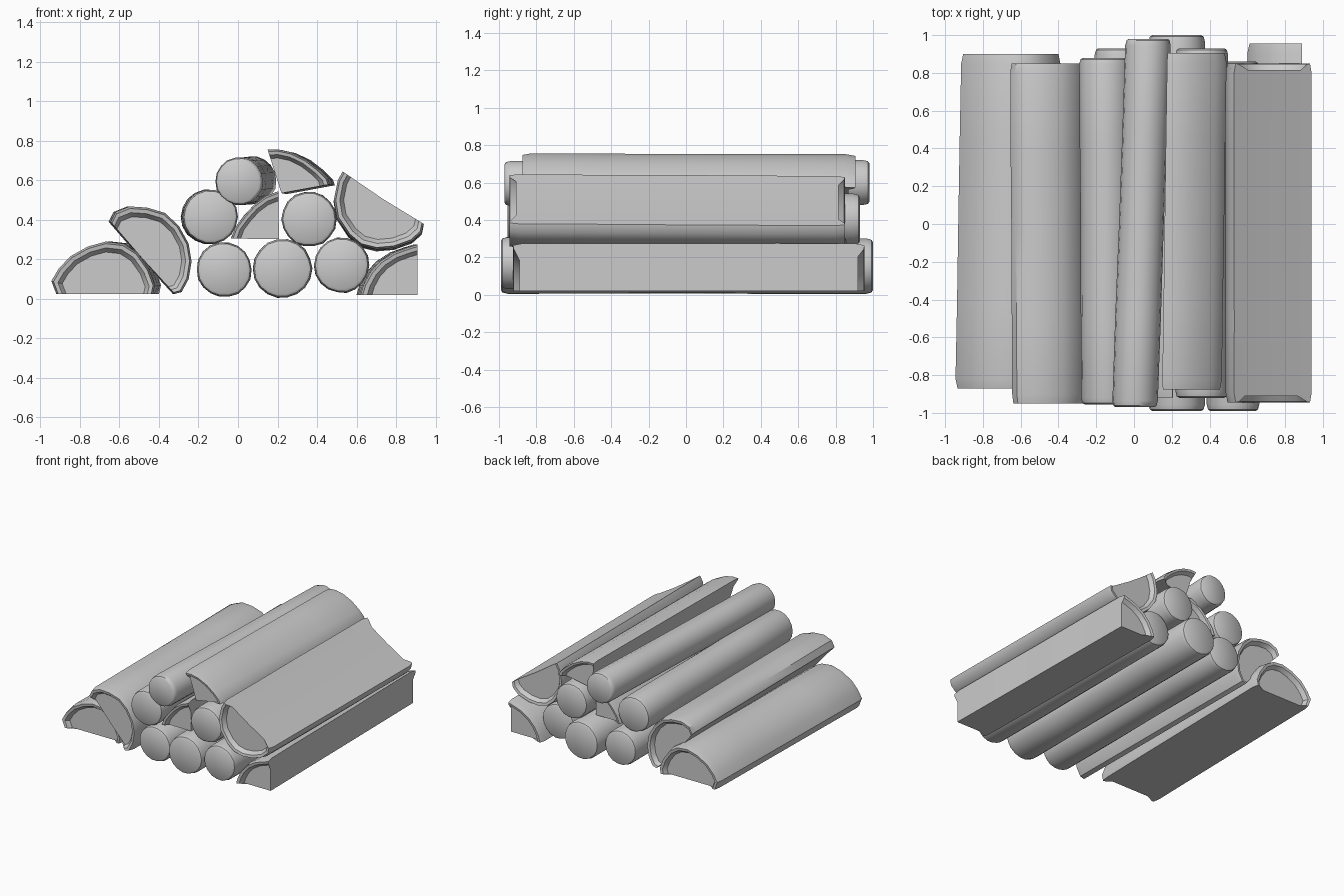
import bpy, bmesh, math, random
from mathutils import Vector

if "Cube" in bpy.data.objects:
    bpy.data.objects.remove(bpy.data.objects["Cube"])

random.seed(4)


def loft(name, rings):
    """Skin a list of closed rings and cap both ends."""
    bm = bmesh.new()
    loops = [[bm.verts.new(p) for p in ring] for ring in rings]
    n = len(rings[0])
    for a, b in zip(loops, loops[1:]):
        for i in range(n):
            j = (i + 1) % n
            bm.faces.new((a[i], a[j], b[j], b[i]))
    bm.faces.new(loops[0][::-1])
    bm.faces.new(loops[-1])
    bmesh.ops.remove_doubles(bm, verts=bm.verts, dist=0.0005)
    bmesh.ops.recalc_face_normals(bm, faces=bm.faces)
    me = bpy.data.meshes.new(name)
    bm.to_mesh(me)
    bm.free()
    ob = bpy.data.objects.new(name, me)
    bpy.context.collection.objects.link(ob)
    bpy.ops.object.select_all(action='DESELECT')
    ob.select_set(True)
    bpy.context.view_layer.objects.active = ob
    bpy.ops.object.shade_smooth_by_angle(angle=math.radians(40))


def section(pts, anchor, scale, ys, t, shift, wobble=0.0):
    """Profile scaled towards its anchor, offset along the log by t."""
    out = []
    for p, y in zip(pts, ys):
        q = anchor + (p - anchor) * (scale + random.uniform(-wobble, wobble))
        out.append((q.x + shift[0] * t, y, q.y + shift[1] * t))
    return out


def round_log(name, x, z, r, y0, y1, shift=(0, 0)):
    n = 18
    c = Vector((x, z))
    pts = [c + Vector((math.cos(k * math.tau / n), math.sin(k * math.tau / n)))
           * r * random.uniform(0.98, 1.01) for k in range(n)]
    rows = [(y0, .86), (y0 + .008, .95), (y0 + .035, 1), (y0 * .5, 1), (0, .99),
            (y1 * .5, 1), (y1 - .035, 1), (y1 - .008, .95), (y1, .86)]
    loft(name, [section(pts, c, s, [y] * n, (y - y0) / (y1 - y0), shift,
                        0.012 if abs(y) < .7 else 0) for y, s in rows])


def split_log(name, arc, anchor, y0, y1, shift=(0, 0), dip=0.035):
    """Split log: bark arc, sawn sides meeting at the anchor, recessed ends."""
    arc = [Vector(p) for p in arc]
    a = Vector(anchor)
    pts = arc + [arc[-1].lerp(a, .2), a, arc[0].lerp(a, .2)]
    n, m = len(pts), len(arc)

    def ends(y, s):
        return [y] * m + [y + s * dip] * 3
    f, b = [y0 + dip] * n, [y1 - dip] * n
    rings = [section(pts, a, .8, f, 0, shift),
             section(pts, a, .88, ends(y0 + .004, 1), 0, shift),
             section(pts, a, .96, ends(y0, 1), 0, shift),
             section(pts, a, 1, [y0 + .05] * n, 0, shift)]
    for t in (.25, .5, .75):
        rings.append(section(pts, a, 1, [y0 + (y1 - y0) * t] * n, t, shift, .006))
    rings += [section(pts, a, 1, [y1 - .05] * n, 1, shift),
              section(pts, a, .96, ends(y1, -1), 1, shift),
              section(pts, a, .88, ends(y1 - .004, -1), 1, shift),
              section(pts, a, .8, b, 1, shift)]
    loft(name, rings)


# Round logs: bottom row, middle row, top
round_log("round_log_bottom_left", -0.07, 0.148, 0.14, -0.95, 0.93)
round_log("round_log_bottom_middle", 0.225, 0.153, 0.15, -0.99, 1.0)
round_log("round_log_bottom_right", 0.525, 0.17, 0.14, -0.99, 0.86)
round_log("round_log_middle_left", -0.14, 0.415, 0.14, -0.955, 0.88, (-0.01, 0))
round_log("round_log_middle_right", 0.36, 0.403, 0.14, -0.92, 0.93)
round_log("round_log_top", 0.005, 0.595, 0.122, -0.97, 0.98, (0.07, 0.005))

# Half logs: flat on the ground, leaning left, leaning right
split_log("half_log_ground",
          [(-.43, .025), (-.42, .07), (-.45, .15), (-.51, .235), (-.58, .28), (-.67, .29),
           (-.76, .265), (-.85, .215), (-.91, .15), (-.945, .09), (-.92, .025)],
          (-.67, .025), -0.87, 0.9, (0.03, 0))
split_log("half_log_leaning_left",
          [(-.645, .39), (-.62, .44), (-.55, .468), (-.46, .462), (-.37, .435), (-.30, .37),
           (-.25, .28), (-.235, .19), (-.25, .1), (-.285, .035), (-.32, .025)],
          (-.485, .205), -0.95, 0.85, (-0.01, 0))
split_log("half_log_leaning_right",
          [(.53, .645), (.505, .6), (.485, .5), (.50, .41), (.56, .32), (.62, .27),
           (.70, .25), (.79, .258), (.88, .29), (.93, .335), (.94, .38)],
          (.735, .505), -0.945, 0.85, (0.0, -0.01))

# Quarter logs: ground right, middle, top
split_log("quarter_log_ground",
          [(.62, .02), (.635, .07), (.67, .135), (.72, .19), (.79, .235), (.86, .26), (.91, .275)],
          (.91, .02), -0.925, 0.955, (-0.02, 0))
split_log("quarter_log_middle",
          [(-.035, .305), (-.015, .36), (.03, .42), (.08, .475), (.14, .52), (.205, .545)],
          (.207, .303), -0.92, 0.87)
split_log("quarter_log_top",
          [(.15, .755), (.2, .757), (.27, .742), (.345, .705), (.41, .655), (.455, .61), (.465, .58)],
          (.22, .535), -0.875, 0.905, (0.025, -0.005))
